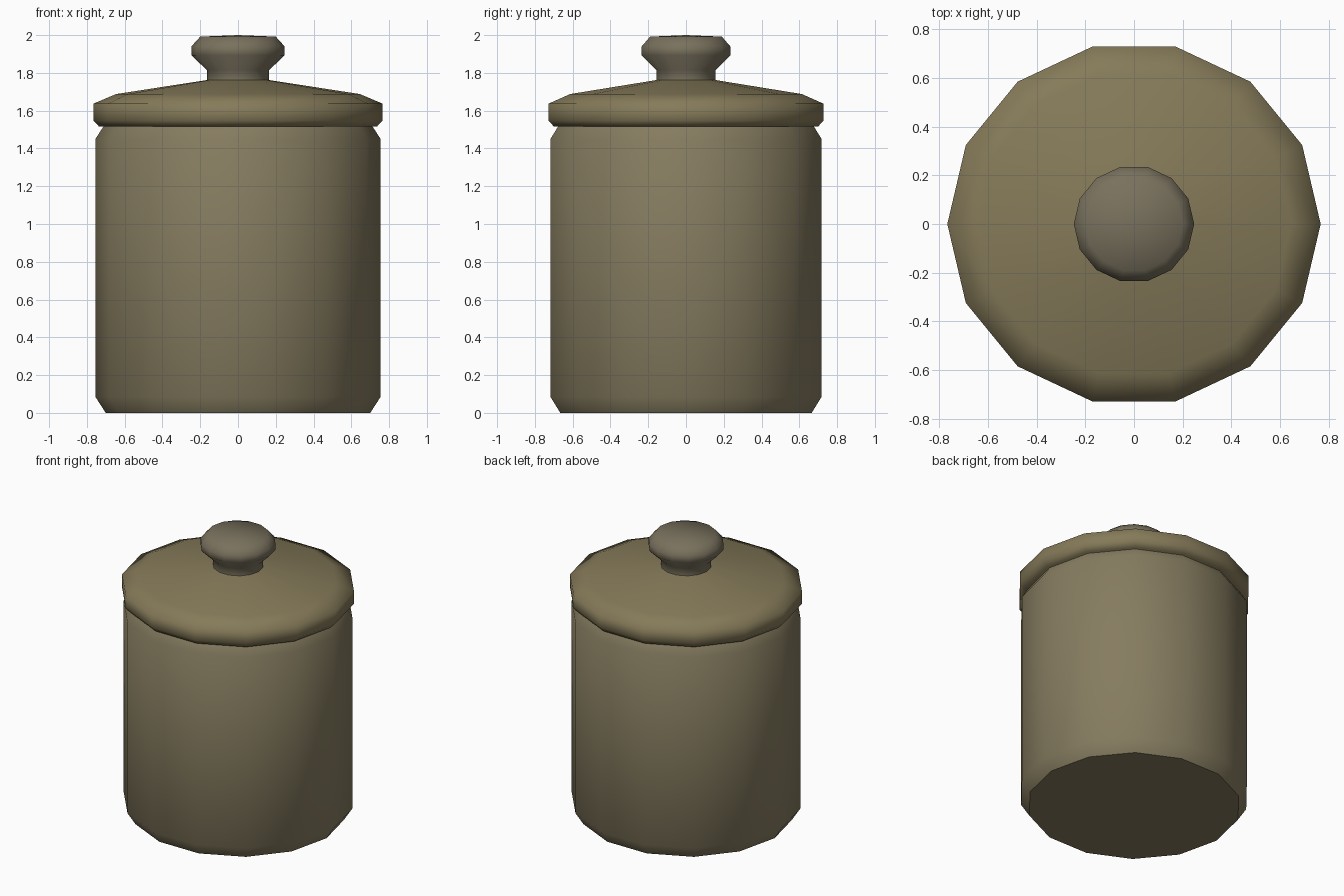
import bpy, bmesh, math

if "Cube" in bpy.data.objects:
    bpy.data.objects.remove(bpy.data.objects["Cube"])

SIDES = 14
Y_SCALE = 0.975   # the jar is slightly narrower front to back


def material(name, color):
    m = bpy.data.materials.new(name)
    m.diffuse_color = (*color, 1)
    m.use_nodes = True
    m.node_tree.nodes["Principled BSDF"].inputs["Base Color"].default_value = m.diffuse_color
    return m


def lathe(name, profile, mat, smooth_deg, cap_bottom=False, top_z=None):
    """Revolve (radius, z) points into a 14-sided part."""
    bm = bmesh.new()
    rings = []
    for r, z in profile:
        ring = []
        for i in range(SIDES):
            a = 2 * math.pi * i / SIDES
            ring.append(bm.verts.new((r * math.cos(a), r * math.sin(a) * Y_SCALE, z)))
        rings.append(ring)
    for lo, hi in zip(rings, rings[1:]):
        for i in range(SIDES):
            j = (i + 1) % SIDES
            bm.faces.new((lo[i], lo[j], hi[j], hi[i]))
    if cap_bottom:
        bm.faces.new(rings[0][::-1])
    if top_z is not None:
        tip = bm.verts.new((0, 0, top_z))
        for i in range(SIDES):
            bm.faces.new((rings[-1][i], rings[-1][(i + 1) % SIDES], tip))
    me = bpy.data.meshes.new(name)
    bm.to_mesh(me)
    bm.free()
    me.materials.append(mat)
    ob = bpy.data.objects.new(name, me)
    bpy.context.collection.objects.link(ob)
    bpy.ops.object.select_all(action='DESELECT')
    ob.select_set(True)
    bpy.context.view_layer.objects.active = ob
    bpy.ops.object.shade_smooth_by_angle(angle=math.radians(smooth_deg))
    return ob


clay = material("clay", (0.235, 0.2, 0.115))
lid_clay = material("lid_clay", (0.235, 0.195, 0.1))
knob_clay = material("knob_clay", (0.19, 0.165, 0.11))

# Jar body with chamfered foot and shoulder
lathe("jar_body", [(0.70, 0), (0.755, 0.085), (0.755, 1.45), (0.71, 1.52)],
      clay, 50, cap_bottom=True)

# Lid with rounded rim and sloping top
lathe("lid", [(0.735, 1.515), (0.766, 1.548), (0.766, 1.637), (0.645, 1.688), (0.165, 1.762)],
      lid_clay, 75, cap_bottom=True)

# Neck and knob handle
lathe("knob", [(0.165, 1.762), (0.165, 1.815), (0.247, 1.893), (0.247, 1.94), (0.20, 1.992)],
      knob_clay, 75, top_z=2.0)
